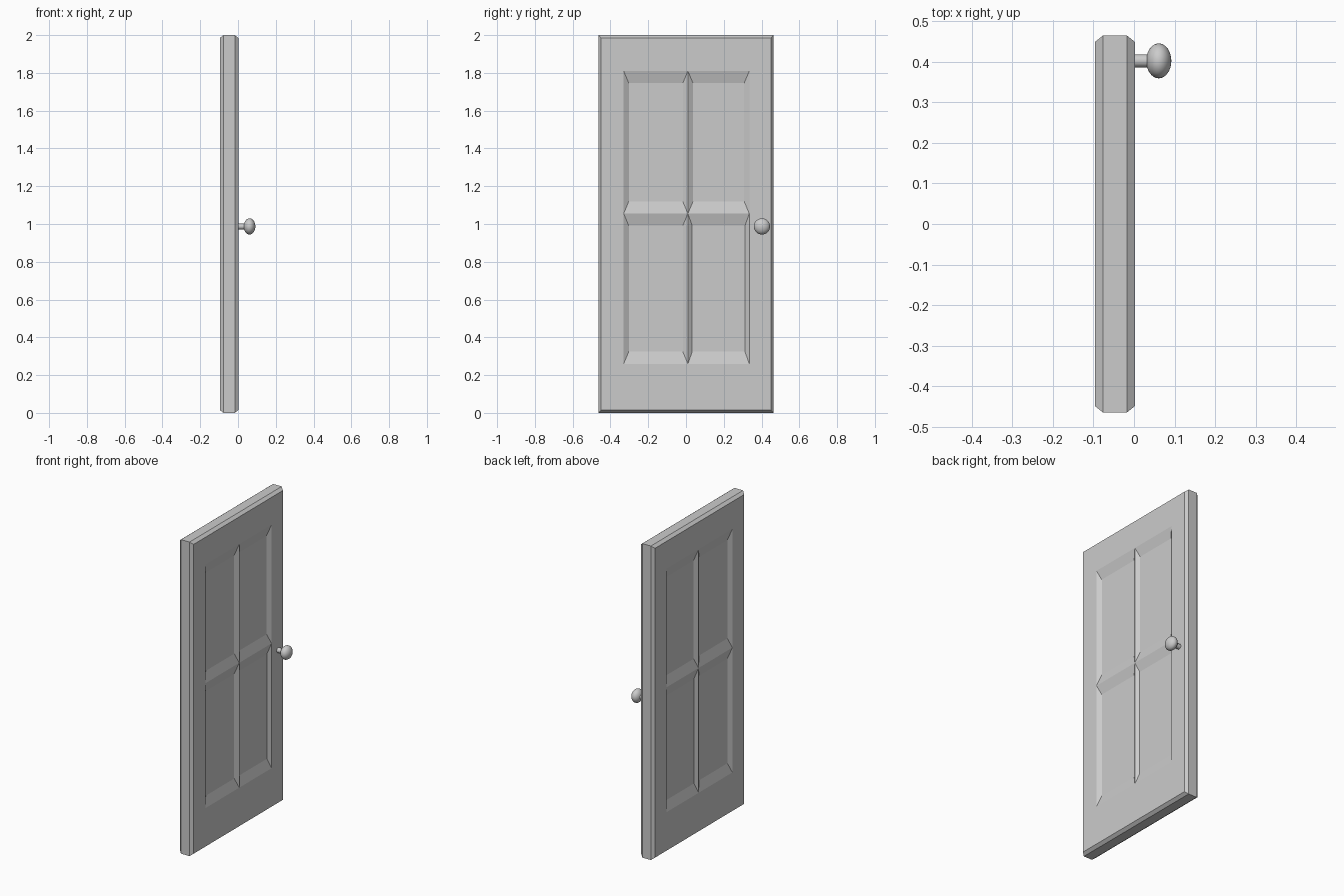
import bpy, bmesh, math

if "Cube" in bpy.data.objects:
    bpy.data.objects.remove(bpy.data.objects["Cube"])

MID_X = -0.047      # middle plane of the slab
HALF = 0.049        # half thickness
DEPTH = 0.017       # recess of the panels
YS = [-0.449, -0.33, 0.01, 0.335, 0.449]
ZS = [0.015, 0.26, 1.055, 1.81, 1.985]
BORDER_Y, BORDER_Z = 0.027, 0.064


def build_door():
    bm = bmesh.new()
    # face of the door as a grid; the four middle cells become recessed panels
    grid = [[bm.verts.new((HALF, y, z)) for z in ZS] for y in YS]
    for i in range(4):
        for j in range(4):
            outer = [grid[i][j], grid[i + 1][j], grid[i + 1][j + 1], grid[i][j + 1]]
            if i not in (1, 2) or j not in (1, 2):
                bm.faces.new(outer)
                continue
            by = BORDER_Y - (0.004 if (i, j) == (2, 1) else 0)
            y0, y1 = YS[i] + by, YS[i + 1] - by
            z0, z1 = ZS[j] + BORDER_Z, ZS[j + 1] - BORDER_Z
            x = HALF - DEPTH
            inner = [bm.verts.new((x, y, z)) for y, z in
                     ((y0, z0), (y1, z0), (y1, z1), (y0, z1))]
            bm.faces.new(inner)
            for k in range(4):
                n = (k + 1) % 4
                bm.faces.new((outer[k], outer[n], inner[n], inner[k]))

    # chamfered rim, then the edge of the slab down to the middle plane
    for x, snap in ((HALF - 0.019, True), (0.0, False)):
        rim = [e for e in bm.edges if e.is_boundary]
        ret = bmesh.ops.extrude_edge_only(bm, edges=rim)
        for v in (g for g in ret["geom"] if isinstance(g, bmesh.types.BMVert)):
            v.co.x = x
            if snap:
                if abs(v.co.y) > 0.44:
                    v.co.y = math.copysign(0.464, v.co.y)
                if v.co.z < 0.02:
                    v.co.z = 0.0
                elif v.co.z > 1.98:
                    v.co.z = 2.0
    bmesh.ops.recalc_face_normals(bm, faces=bm.faces)
    mesh = bpy.data.meshes.new("door_slab")
    bm.to_mesh(mesh)
    bm.free()
    door = bpy.data.objects.new("door_slab", mesh)
    bpy.context.collection.objects.link(door)
    door.location.x = MID_X
    mirror = door.modifiers.new("both_sides", "MIRROR")
    mirror.use_axis = (True, False, False)
    mirror.use_clip = True


build_door()

# knob stem
bpy.ops.mesh.primitive_cylinder_add(vertices=24, radius=0.016, depth=0.05,
                                    location=(0.02, 0.402, 0.987),
                                    rotation=(0, math.pi / 2, 0))
bpy.context.object.name = "knob_stem"
bpy.ops.object.shade_smooth_by_angle()

# flattened round knob
bpy.ops.mesh.primitive_uv_sphere_add(segments=32, ring_count=16, radius=1,
                                     location=(0.061, 0.402, 0.987),
                                     rotation=(0, math.pi / 2, 0))
knob = bpy.context.object
knob.name = "door_knob"
knob.scale = (0.043, 0.043, 0.031)
bpy.ops.object.shade_smooth_by_angle()
